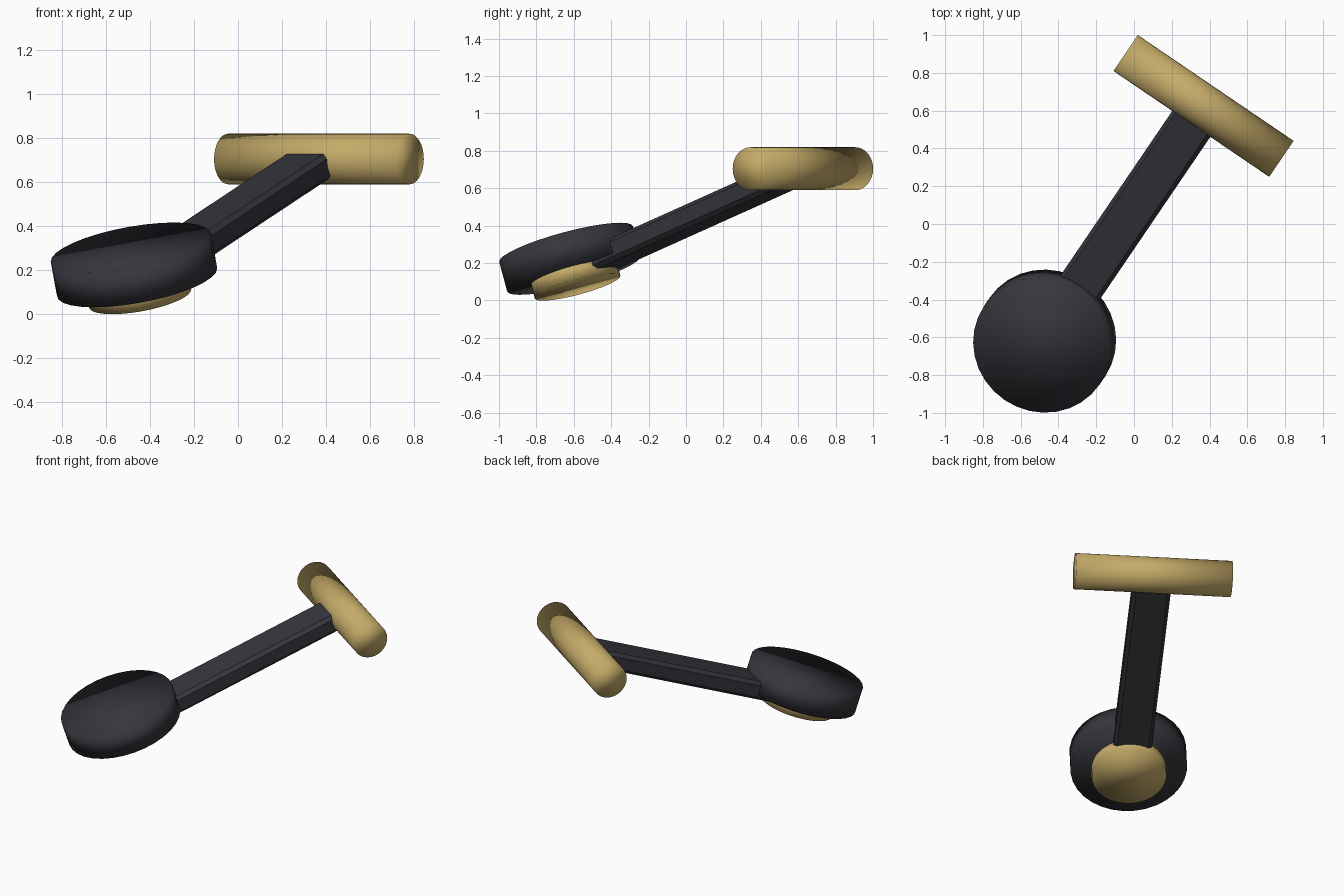
import bpy
from math import radians, sin, cos
from mathutils import Vector, Matrix

cube = bpy.data.objects.get("Cube")
if cube:
    bpy.data.objects.remove(cube, do_unlink=True)


def make_material(name, rgb):
    mat = bpy.data.materials.new(name)
    mat.use_nodes = True
    mat.diffuse_color = (*rgb, 1)
    bsdf = next(n for n in mat.node_tree.nodes if n.type == 'BSDF_PRINCIPLED')
    bsdf.inputs["Base Color"].default_value = (*rgb, 1)
    return mat


gold = make_material("warm gold", (0.56, 0.41, 0.14))
charcoal = make_material("charcoal", (0.036, 0.036, 0.045))

YAW = radians(-34.2)       # heading of the shaft seen from above
SHAFT_TILT = radians(20.4)
DISC_TILT = radians(18)
GRIP = Vector((0.368, 0.625, 0.704))


def frame(tilt):
    return Matrix.Rotation(YAW, 3, 'Z') @ Matrix.Rotation(tilt, 3, 'X')


def finish(obj, name, mat):
    obj.name = obj.data.name = name
    obj.data.materials.append(mat)
    return obj


def cylinder(name, mat, radius, depth, centre, rotation):
    bpy.ops.mesh.primitive_cylinder_add(
        vertices=32, radius=radius, depth=depth, location=centre,
        rotation=rotation.to_euler())
    bpy.ops.object.shade_smooth()
    return finish(bpy.context.object, name, mat)


# Crossbar grip
cylinder("grip", gold, 0.115, 0.997, GRIP,
         frame(0) @ Matrix.Rotation(radians(90), 3, 'Y'))

# Shaft with chamfered edges, running from the grip down into the disc
length = 1.41
turn = frame(SHAFT_TILT)
bpy.ops.mesh.primitive_cube_add(
    size=1, location=GRIP + turn @ Vector((0, -length / 2, 0)),
    rotation=turn.to_euler())
shaft = finish(bpy.context.object, "shaft", charcoal)
shaft.scale = (0.244, length, 0.122)
bpy.ops.object.transform_apply(location=False, rotation=False, scale=True)
bevel = shaft.modifiers.new("chamfer", 'BEVEL')
bevel.width = 0.022
bevel.segments = 1

# Large tilted disc and the smaller pad under it
turn = frame(DISC_TILT)
up = turn @ Vector((0, 0, 1))
centre = Vector((-0.473, -0.62, 0.2225))
thick, pad = 0.165, 0.076
cylinder("disc", charcoal, 0.37, thick, centre, turn)
overlap = 0.03
pad_centre = centre - up * (thick / 2 + pad / 2 - overlap / 2)
cylinder("pad", gold, 0.237, pad + overlap, pad_centre, turn)
